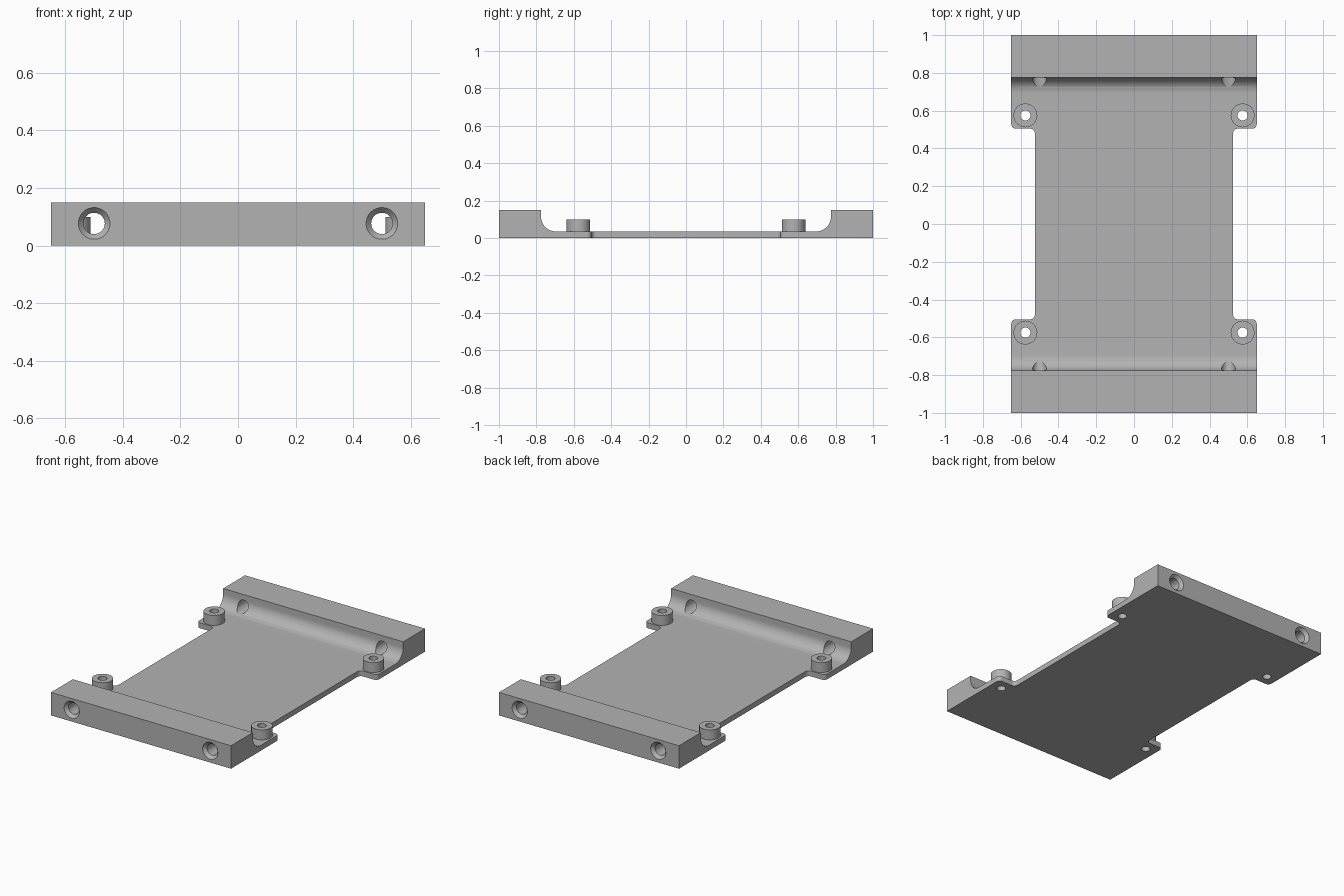
import bpy
import bmesh
from math import cos, sin, radians
from mathutils import Matrix, Vector

cube = bpy.data.objects.get("Cube")
if cube:
    bpy.data.objects.remove(cube, do_unlink=True)

WIDTH, LENGTH = 1.3, 2.0            # overall plan size
WALL_H, WALL_Y, BASE_H = 0.15, 0.775, 0.035
FILLET = 0.08
WAIST_X, TAB_Y, ROUND = 0.525, 0.505, 0.025
BOSS, BOSS_R, BOSS_H, BOSS_HOLE = 0.575, 0.063, 0.10, 0.027
BORE_X, BORE_Z, BORE_R, SINK_R, SINK_D = 0.5, 0.077, 0.037, 0.055, 0.02

grey = bpy.data.materials.new("plain grey")
grey.use_nodes = True
colour = (0.45, 0.45, 0.45, 1)
grey.diffuse_color = colour
grey.node_tree.nodes["Principled BSDF"].inputs["Base Color"].default_value = colour


def arc(cx, cy, r, start, end, steps=10):
    angles = [radians(start + (end - start) * i / steps) for i in range(steps + 1)]
    return [(cx + r * cos(a), cy + r * sin(a)) for a in angles]


def make_object(name, bm):
    bmesh.ops.recalc_face_normals(bm, faces=bm.faces)
    mesh = bpy.data.meshes.new(name)
    bm.to_mesh(mesh)
    bm.free()
    mesh.materials.append(grey)
    obj = bpy.data.objects.new(name, mesh)
    bpy.context.collection.objects.link(obj)
    return obj


def prism(name, points, sweep):
    """Extrude a closed loop of 3D points along a vector."""
    bm = bmesh.new()
    face = bm.faces.new([bm.verts.new(p) for p in points])
    new = bmesh.ops.extrude_face_region(bm, geom=[face])["geom"]
    verts = [v for v in new if isinstance(v, bmesh.types.BMVert)]
    bmesh.ops.translate(bm, verts=verts, vec=sweep)
    return make_object(name, bm)


def lathe(name, profile, matrix):
    """Spin (radius, height) points around an axis into a closed solid."""
    bm = bmesh.new()
    n = 48
    rings = [[bm.verts.new(matrix @ Vector((*p, h)))
              for p in arc(0, 0, r, 0, 360, n)[:-1]] for r, h in profile]
    for a, b in zip(rings, rings[1:]):
        for i in range(n):
            j = (i + 1) % n
            bm.faces.new((a[i], a[j], b[j], b[i]))
    bm.faces.new(rings[0])
    bm.faces.new(rings[-1])
    return make_object(name, bm)


def combine(target, tool, operation):
    mod = target.modifiers.new(operation.lower(), 'BOOLEAN')
    mod.operation, mod.solver, mod.object = operation, 'EXACT', tool
    bpy.context.view_layer.objects.active = target
    bpy.ops.object.modifier_apply(modifier=mod.name)
    bpy.data.objects.remove(tool, do_unlink=True)


# Base and end walls: one side profile with filleted inner corners
half = [(0.0 + y, z) for y, z in
        arc(WALL_Y - FILLET, BASE_H + FILLET, FILLET, 270, 360, 16)]
half += [(WALL_Y, WALL_H), (LENGTH / 2, WALL_H), (LENGTH / 2, 0)]
profile = half + [(-y, z) for y, z in reversed(half)]
plate = prism("mounting_plate", [(-WIDTH / 2, y, z) for y, z in profile],
              Vector((WIDTH, 0, 0)))

# Waisted sides: rounded notch on each side leaves four corner tabs
edge = WIDTH / 2
upper = [(edge + 0.1, TAB_Y + ROUND)]
upper += arc(edge - ROUND, TAB_Y + ROUND, ROUND, 0, -90)
upper += arc(WAIST_X + ROUND, TAB_Y - ROUND, ROUND, 90, 180)
notch = upper + [(x, -y) for x, y in reversed(upper)]
for side in (-1, 1):
    tool = prism("notch_cutter", [(side * x, y, -0.1) for x, y in notch],
                 Vector((0, 0, 0.4)))
    combine(plate, tool, 'DIFFERENCE')

for sx in (-1, 1):
    for sy in (-1, 1):
        # Standoff boss with a through hole
        place = Matrix.Translation((sx * BOSS, sy * BOSS, 0))
        combine(plate, lathe("boss", [(BOSS_R, BASE_H / 2), (BOSS_R, BOSS_H)], place),
                'UNION')
        combine(plate, lathe("boss_hole", [(BOSS_HOLE, -0.1), (BOSS_HOLE, 0.2)], place),
                'DIFFERENCE')
        # Countersunk bore through the end wall
        axis = (Matrix.Translation((sx * BORE_X, sy * LENGTH / 2, BORE_Z))
                @ Matrix.Rotation(radians(90 * sy), 4, 'X'))
        slope = (SINK_R - BORE_R) / SINK_D
        bore = [(SINK_R + slope * 0.01, -0.01), (BORE_R, SINK_D), (BORE_R, 0.36)]
        combine(plate, lathe("wall_bore", bore, axis), 'DIFFERENCE')

bpy.ops.object.select_all(action='DESELECT')
plate.select_set(True)
bpy.context.view_layer.objects.active = plate
bpy.ops.object.shade_smooth_by_angle(angle=radians(30))
